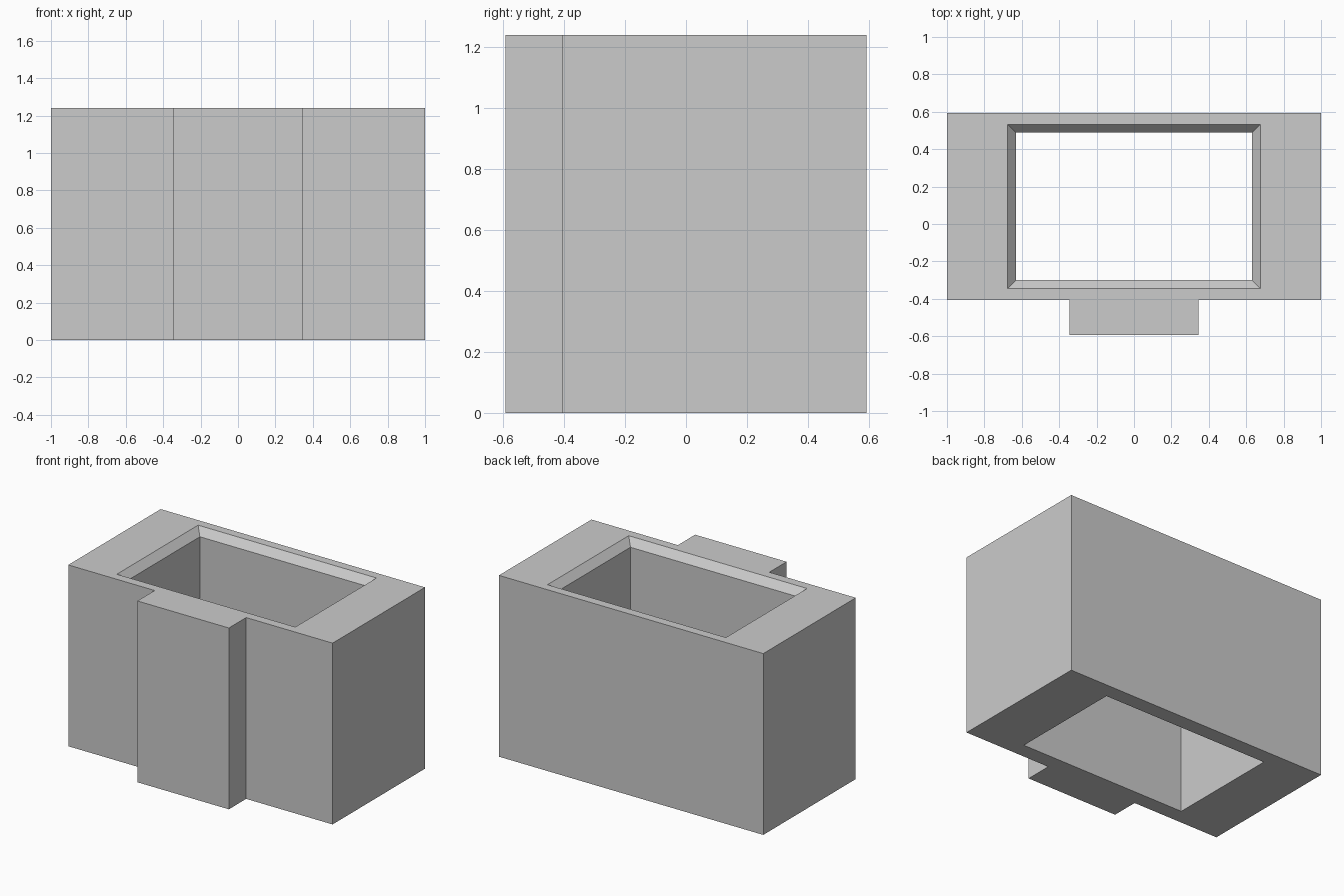
import bpy
import bmesh

cube = bpy.data.objects.get("Cube")
if cube:
    bpy.data.objects.remove(cube, do_unlink=True)

HEIGHT = 1.24
BEVEL = 0.045          # width of the slope around the opening
BEVEL_DEPTH = 0.05

grey = bpy.data.materials.new("light_grey")
grey.use_nodes = True
colour = (0.6, 0.6, 0.6, 1)
grey.diffuse_color = colour
grey.node_tree.nodes["Principled BSDF"].inputs["Base Color"].default_value = colour


def rectangle(x, y0, y1):
    return [(-x, y0), (x, y0), (x, y1), (-x, y1)]


bm = bmesh.new()


def ring(points, z):
    return [bm.verts.new((x, y, z)) for x, y in points]


def walls(low, high):
    n = len(low)
    for i in range(n):
        j = (i + 1) % n
        bm.faces.new((low[i], low[j], high[j], high[i]))


def cap(outer, inner):
    # Flat face between the outline and the opening
    edges = []
    for loop in (outer, inner):
        for a, b in zip(loop, loop[1:] + loop[:1]):
            edges.append(bm.edges.get((a, b)))
    bmesh.ops.triangle_fill(bm, use_beauty=True, edges=edges)


# Outer outline: rectangular block with a projecting front pier
outline = [(-1, -0.406), (-0.346, -0.406), (-0.346, -0.593), (0.346, -0.593),
           (0.346, -0.406), (1, -0.406), (1, 0.593), (-1, 0.593)]
bottom, top = ring(outline, 0), ring(outline, HEIGHT)
walls(bottom, top)

# Through opening with a sloped rim at the top
hole = rectangle(0.63, -0.3, 0.488)
rim = rectangle(0.63 + BEVEL, -0.3 - BEVEL, 0.488 + BEVEL)
hole_bottom = ring(hole, 0)
hole_top = ring(hole, HEIGHT - BEVEL_DEPTH)
rim_top = ring(rim, HEIGHT)
walls(hole_bottom, hole_top)
walls(hole_top, rim_top)

cap(bottom, hole_bottom)
cap(top, rim_top)

bmesh.ops.recalc_face_normals(bm, faces=bm.faces[:])
bmesh.ops.dissolve_limit(bm, angle_limit=0.01, verts=bm.verts[:], edges=bm.edges[:])

mesh = bpy.data.meshes.new("hollow_block")
bm.to_mesh(mesh)
bm.free()
mesh.materials.append(grey)
block = bpy.data.objects.new("hollow_block", mesh)
bpy.context.collection.objects.link(block)
